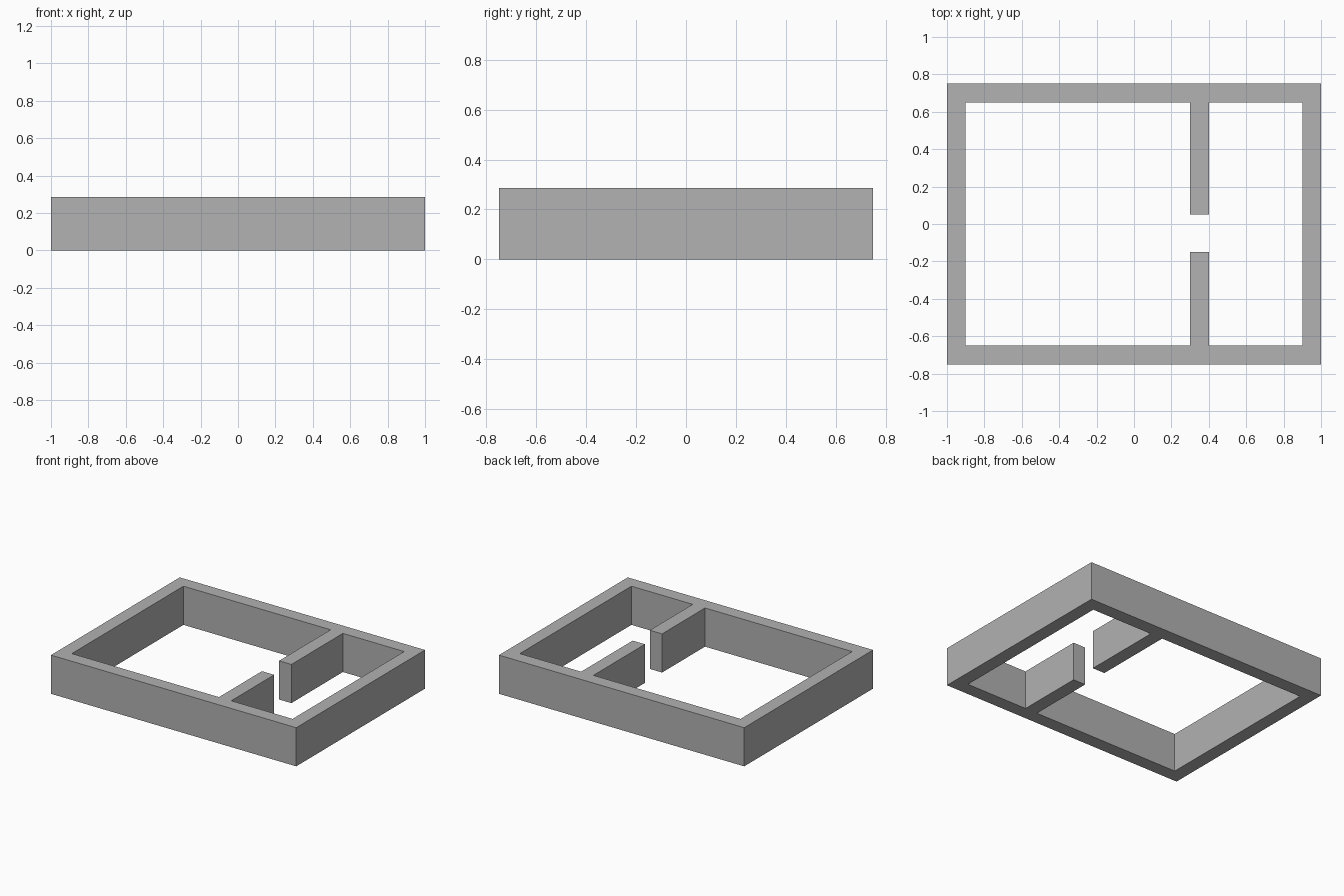
import bpy
import bmesh

cube = bpy.data.objects.get("Cube")
if cube:
    bpy.data.objects.remove(cube, do_unlink=True)

HEIGHT = 0.285
WALL = 0.1
HALF_X, HALF_Y = 1.0, 0.75
IN_X, IN_Y = HALF_X - WALL, HALF_Y - WALL
PART_L, PART_R = 0.3, 0.4            # partition wall sides
DOOR_FRONT, DOOR_BACK = -0.15, 0.05  # doorway between the partition stubs

# Wall colour
grey = bpy.data.materials.new("wall grey")
grey.use_nodes = True
colour = (0.445, 0.445, 0.445, 1)
grey.diffuse_color = colour
grey.node_tree.nodes["Principled BSDF"].inputs["Base Color"].default_value = colour

# Floor plan: outer outline and the room outline with two partition stubs
outer = [(-HALF_X, -HALF_Y), (HALF_X, -HALF_Y), (HALF_X, HALF_Y), (-HALF_X, HALF_Y)]
rooms = [
    (-IN_X, -IN_Y), (PART_L, -IN_Y), (PART_L, DOOR_FRONT), (PART_R, DOOR_FRONT),
    (PART_R, -IN_Y), (IN_X, -IN_Y), (IN_X, IN_Y), (PART_R, IN_Y),
    (PART_R, DOOR_BACK), (PART_L, DOOR_BACK), (PART_L, IN_Y), (-IN_X, IN_Y),
]

bm = bmesh.new()
edges = []
for outline in (outer, rooms):
    verts = [bm.verts.new((x, y, 0)) for x, y in outline]
    edges += [bm.edges.new((v, verts[i - 1])) for i, v in enumerate(verts)]
bmesh.ops.triangle_fill(bm, edges=edges, use_beauty=True, normal=(0, 0, 1))

# Raise the plan into walls, keeping the underside
result = bmesh.ops.extrude_face_region(bm, geom=bm.faces[:], use_keep_orig=True)
top = [v for v in result["geom"] if isinstance(v, bmesh.types.BMVert)]
bmesh.ops.translate(bm, verts=top, vec=(0, 0, HEIGHT))
bmesh.ops.recalc_face_normals(bm, faces=bm.faces[:])

mesh = bpy.data.meshes.new("room_walls")
bm.to_mesh(mesh)
bm.free()
mesh.materials.append(grey)
walls = bpy.data.objects.new("room_walls", mesh)
bpy.context.collection.objects.link(walls)
